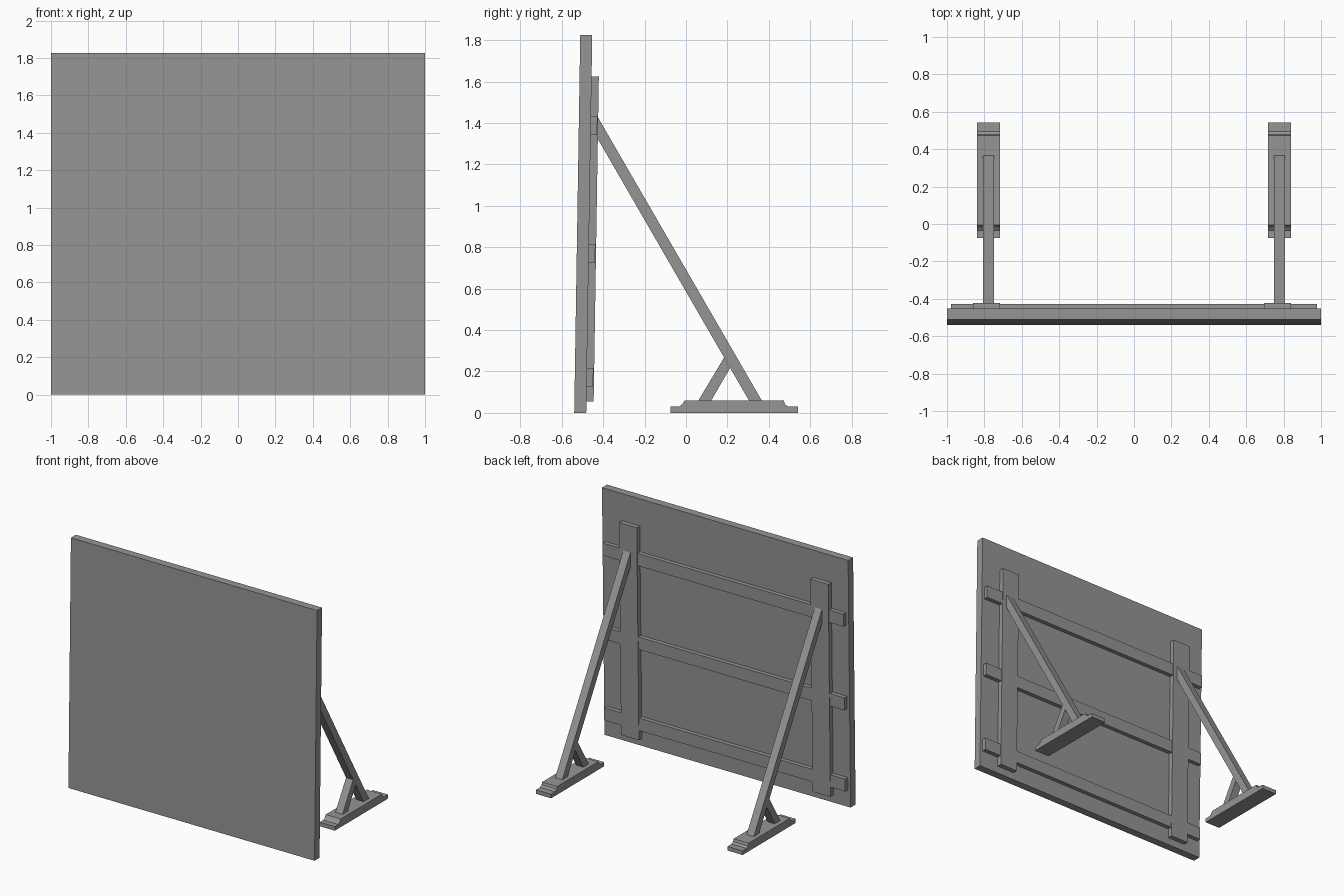
import bpy
import bmesh

cube = bpy.data.objects.get("Cube")
if cube:
    bpy.data.objects.remove(cube, do_unlink=True)

grey = bpy.data.materials.new("flat_grey")
grey.use_nodes = True
colour = (0.3, 0.3, 0.3, 1)
grey.diffuse_color = colour
grey.node_tree.nodes["Principled BSDF"].inputs["Base Color"].default_value = colour

LEAN = 0.0159        # backward lean of the board per unit of height
BACK = -0.482        # back face of the board at floor level
THICK = 0.058


def extrude_profile(name, profile, x0, x1):
    """Extrude a closed (y, z) profile from x0 to x1."""
    bm = bmesh.new()
    face = bm.faces.new([bm.verts.new((x0, y, z)) for y, z in profile])
    out = bmesh.ops.extrude_face_region(bm, geom=[face])
    moved = [v for v in out["geom"] if isinstance(v, bmesh.types.BMVert)]
    bmesh.ops.translate(bm, verts=moved, vec=(x1 - x0, 0, 0))
    bmesh.ops.recalc_face_normals(bm, faces=bm.faces)
    mesh = bpy.data.meshes.new(name)
    bm.to_mesh(mesh)
    bm.free()
    mesh.materials.append(grey)
    obj = bpy.data.objects.new(name, mesh)
    bpy.context.collection.objects.link(obj)
    return obj


def leaning_slab(name, near, far, z0, z1, x0, x1):
    """Slab parallel to the board, offsets measured from its back face."""
    def at(offset, z):
        return (BACK + LEAN * z + offset, z)
    profile = [at(near, z0), at(far, z0), at(far, z1), at(near, z1)]
    return extrude_profile(name, profile, x0, x1)


# Board and horizontal battens
leaning_slab("board", -THICK, 0, 0, 1.826, -1, 1)
for name, z in (("lower", 0.125), ("middle", 0.725), ("upper", 1.343)):
    leaning_slab(name + "_batten", 0, 0.031, z, z + 0.092, -0.979, 0.979)

# Vertical posts
for side, x in (("right", -0.861), ("left", 0.695)):
    leaning_slab(side + "_post", 0, 0.035, 0.055, 1.625, x, x + 0.145)

# Side profiles of the supports
foot = [(-0.075, 0), (0.542, 0), (0.542, 0.03), (0.495, 0.03), (0.478, 0.042),
        (0.472, 0.06), (-0.006, 0.06), (-0.018, 0.042), (-0.034, 0.03), (-0.075, 0.03)]
strut = [(0.304, 0.06), (0.366, 0.06), (-0.429, 1.434), (-0.429, 1.328)]
brace = [(0.06, 0.06), (0.122, 0.06), (0.213, 0.217), (0.184, 0.267)]

# Foot, strut and brace on each side
for side, centre in (("right", -0.778), ("left", 0.778)):
    for part, profile, half in (("foot", foot, 0.061), ("strut", strut, 0.029),
                                ("brace", brace, 0.029)):
        extrude_profile(side + "_" + part, profile, centre - half, centre + half)
